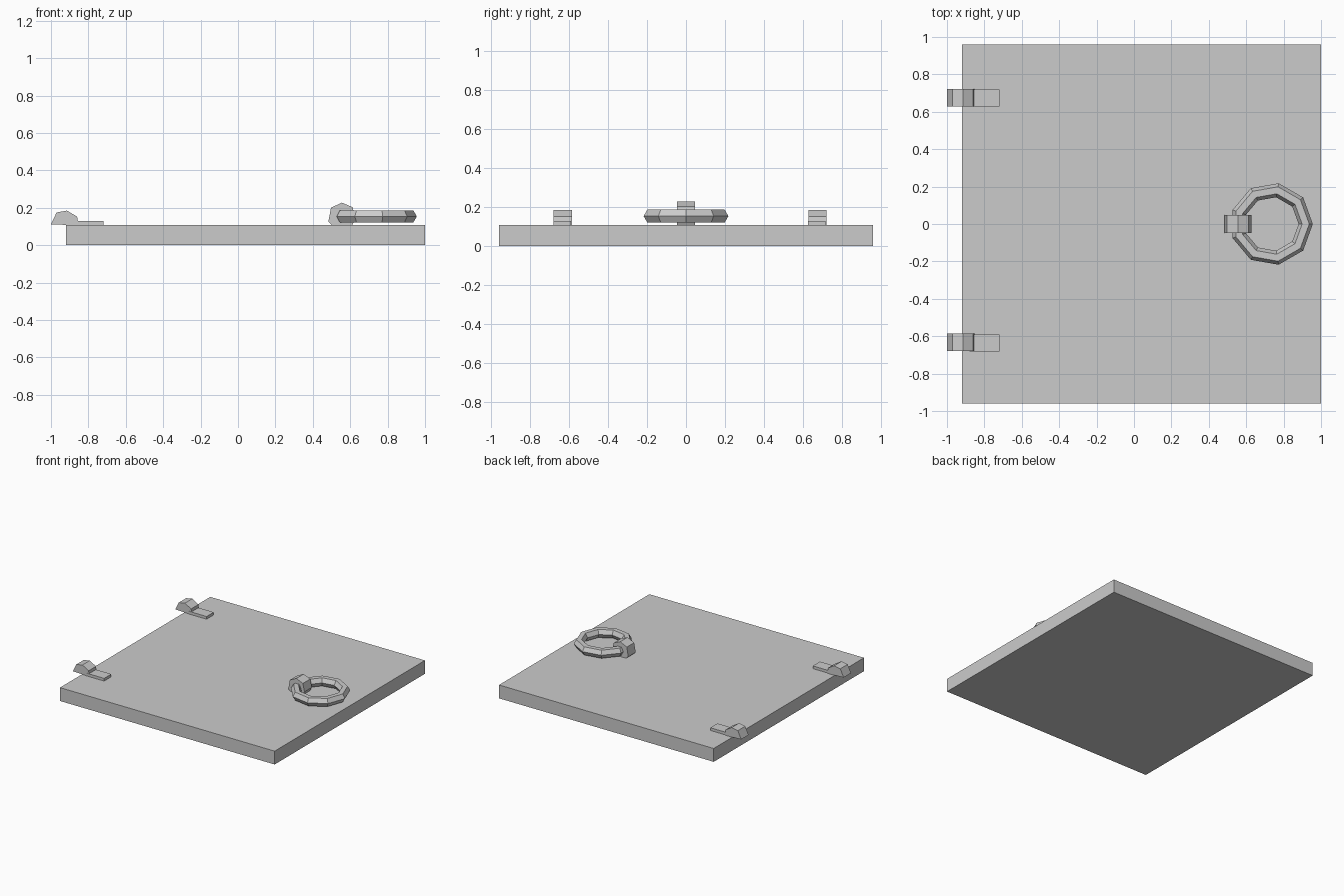
import bpy, bmesh
from math import cos, sin, pi

if "Cube" in bpy.data.objects:
    bpy.data.objects.remove(bpy.data.objects["Cube"])


def make(name, verts, faces):
    me = bpy.data.meshes.new(name)
    me.from_pydata(verts, [], faces)
    bm = bmesh.new()
    bm.from_mesh(me)
    bmesh.ops.recalc_face_normals(bm, faces=bm.faces)
    bm.to_mesh(me)
    bm.free()
    ob = bpy.data.objects.new(name, me)
    bpy.context.collection.objects.link(ob)
    return ob


def extrude_profile(name, pts, y0, y1):
    """Extrude an x-z outline from y0 to y1."""
    n = len(pts)
    verts = [(x, y, z) for y in (y0, y1) for x, z in pts]
    faces = [tuple(range(n)), tuple(range(n, 2 * n))]
    faces += [(i, (i + 1) % n, n + (i + 1) % n, n + i) for i in range(n)]
    return make(name, verts, faces)


def box(name, x0, x1, y0, y1, z0, z1):
    return extrude_profile(name, [(x0, z0), (x1, z0), (x1, z1), (x0, z1)], y0, y1)


# Door slab
box("door_panel", -0.92, 1.0, -0.96, 0.96, 0.0, 0.108)

# Hinges: rounded knuckle plus flat leaf
knuckle = [(-1.0, 0.112), (-0.97, 0.175), (-0.915, 0.185), (-0.86, 0.153),
           (-0.853, 0.106)]
for i, y in enumerate((-0.633, 0.676)):
    extrude_profile(f"hinge_knuckle_{i}", knuckle, y - 0.047, y + 0.047)
    box(f"hinge_leaf_{i}", -0.88, -0.72, y - 0.049, y + 0.042, 0.105, 0.13)

# Pull ring: nine-sided loop with hexagonal section
N, M = 9, 6
verts = []
for i in range(N):
    a = 2 * pi * i / N
    for j in range(M):
        b = 2 * pi * j / M
        r = 0.183 + 0.038 * cos(b)
        verts.append((0.735 + r * cos(a), r * sin(a), 0.154 + 0.038 * sin(b)))
faces = [(i * M + j, (i + 1) % N * M + j,
          (i + 1) % N * M + (j + 1) % M, i * M + (j + 1) % M)
         for i in range(N) for j in range(M)]
make("pull_ring", verts, faces)

# Staple holding the ring
staple = [(0.483, 0.125), (0.497, 0.2), (0.555, 0.228), (0.613, 0.203),
          (0.628, 0.14), (0.61, 0.106), (0.505, 0.106)]
extrude_profile("ring_staple", staple, -0.047, 0.047)
